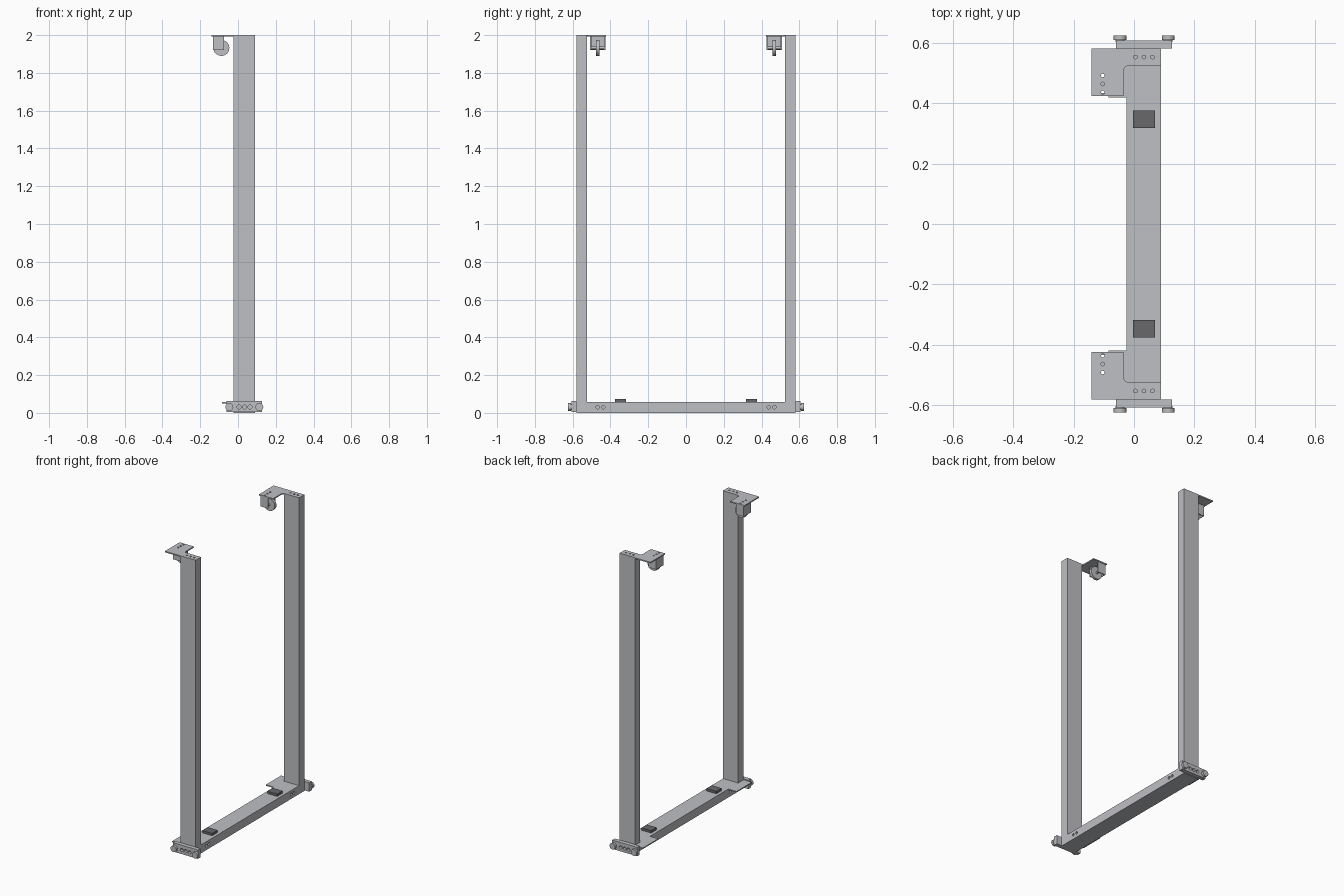
import bpy, bmesh, math
from mathutils import Vector

cube = bpy.data.objects.get("Cube")
if cube:
    bpy.data.objects.remove(cube, do_unlink=True)


def material(name, rgb):
    m = bpy.data.materials.new(name)
    m.use_nodes = True
    m.diffuse_color = (*rgb, 1)
    m.node_tree.nodes["Principled BSDF"].inputs["Base Color"].default_value = (*rgb, 1)
    return m


STEEL = material("light grey steel", (0.52, 0.525, 0.55))
RUBBER = material("dark grey rubber", (0.14, 0.14, 0.145))


def finish(name, bm, mat=STEEL):
    bmesh.ops.recalc_face_normals(bm, faces=bm.faces)
    me = bpy.data.meshes.new(name)
    bm.to_mesh(me)
    bm.free()
    ob = bpy.data.objects.new(name, me)
    bpy.context.collection.objects.link(ob)
    me.materials.append(mat)
    return ob


def box(name, xs, ys, zs, mat=STEEL):
    bm = bmesh.new()
    bmesh.ops.create_cube(bm, size=1)
    for v in bm.verts:
        v.co = [(r[0] + r[1]) / 2 + c * abs(r[1] - r[0]) for r, c in zip((xs, ys, zs), v.co)]
    return finish(name, bm, mat)


def cylinder(name, centre, axis, radius, depth, sides=32):
    bm = bmesh.new()
    bmesh.ops.create_cone(bm, cap_ends=True, segments=sides, radius1=radius,
                          radius2=radius, depth=depth)
    turn = Vector((0, 0, 1)).rotation_difference(Vector(axis)).to_matrix()
    bmesh.ops.rotate(bm, verts=bm.verts, matrix=turn)
    bmesh.ops.translate(bm, verts=bm.verts, vec=centre)
    ob = finish(name, bm)
    smooth(ob)
    return ob


def smooth(ob):
    bpy.ops.object.select_all(action='DESELECT')
    ob.select_set(True)
    bpy.context.view_layer.objects.active = ob
    bpy.ops.object.shade_smooth_by_angle(angle=math.radians(30))


def extrude(name, outline, z0, z1):
    bm = bmesh.new()
    face = bm.faces.new([bm.verts.new((x, y, z0)) for x, y in outline])
    geo = bmesh.ops.extrude_face_region(bm, geom=[face])["geom"]
    moved = [g for g in geo if isinstance(g, bmesh.types.BMVert)]
    bmesh.ops.translate(bm, verts=moved, vec=(0, 0, z1 - z0))
    return finish(name, bm)


def drill(ob, centres, axis, radius, depth):
    for c in centres:
        cutter = cylinder("hole_cutter", c, axis, radius, depth, 16)
        mod = ob.modifiers.new("hole", 'BOOLEAN')
        mod.operation, mod.solver, mod.object = 'DIFFERENCE', 'EXACT', cutter
        bpy.ops.object.select_all(action='DESELECT')
        bpy.context.view_layer.objects.active = ob
        bpy.ops.object.modifier_apply(modifier=mod.name)
        bpy.data.objects.remove(cutter, do_unlink=True)


X0, X1 = -0.024, 0.09       # width shared by beam and posts
BEAM_TOP = 0.057
PLATE_Z = 1.992

# Base beam with bolt holes on both long sides
beam = box("base_beam", (X0, X1), (-0.58, 0.58), (0, BEAM_TOP))
drill(beam, [(x, s * y, 0.03) for x in (X0, X1) for s in (1, -1) for y in (0.438, 0.468)],
      (1, 0, 0), 0.009, 0.02)

for s, side in ((-1, "front"), (1, "back")):
    def ys(a, b):
        return sorted((s * a, s * b))

    # Upright and rubber pad
    box(side + "_post", (X0, X1), ys(0.523, 0.58), (BEAM_TOP, PLATE_Z))
    box(side + "_pad", (-0.003, 0.07), ys(0.318, 0.376), (BEAM_TOP, 0.073), RUBBER)

    # L-shaped top plate with a rounded inner corner
    r, cx, cy = 0.015, -0.034, 0.523
    arc = [(cx + r - r * math.cos(a), cy - r + r * math.sin(a))
           for a in (i * math.pi / 12 for i in range(7))]
    outline = [(-0.14, 0.58), (-0.14, 0.423), (cx, 0.423), *arc, (X1, cy), (X1, 0.58)]
    plate = extrude(side + "_top_plate", [(x, s * y) for x, y in outline], PLATE_Z, 2.0)
    holes = [(x, s * 0.552, 2.0) for x in (0.005, 0.033, 0.061)]
    holes += [(-0.103, s * y, 2.0) for y in (0.435, 0.463, 0.491)]
    drill(plate, holes, (0, 0, 1), 0.006, 0.03)

    # Bracket under the top plate, open inwards and downwards
    zs = (1.92, PLATE_Z)
    box(side + "_bracket_back", (-0.132, -0.126), ys(0.427, 0.507), zs)
    for a, b, part in ((0.427, 0.433, "inner"), (0.501, 0.507, "outer")):
        box(f"{side}_bracket_{part}_wall", (-0.126, -0.074), ys(a, b), zs)
    cylinder(side + "_guide_wheel", (-0.088, s * 0.467, 1.932), (0, 1, 0), 0.042, 0.018, 40)
    cylinder(side + "_wheel_axle", (-0.088, s * 0.467, 1.932), (0, 1, 0), 0.007, 0.07, 16)

    # Side tongue at the foot of the post
    box(side + "_foot_plate", (-0.085, X0), ys(0.418, 0.58), (0.05, BEAM_TOP))

    # End plate with three holes and two rollers
    end = box(side + "_end_plate", (-0.06, 0.126), ys(0.58, 0.607), (0.004, 0.064))
    drill(end, [(x, s * 0.607, 0.031) for x in (0.005, 0.034, 0.063)], (0, 1, 0), 0.011, 0.04)
    for x, part in ((-0.046, "right"), (0.113, "left")):
        cylinder(f"{side}_{part}_roller", (x, s * 0.6165, 0.031), (0, 1, 0), 0.021, 0.015)
        cylinder(f"{side}_{part}_roller_hub", (x, s * 0.608, 0.031), (0, 1, 0), 0.015, 0.012, 24)
